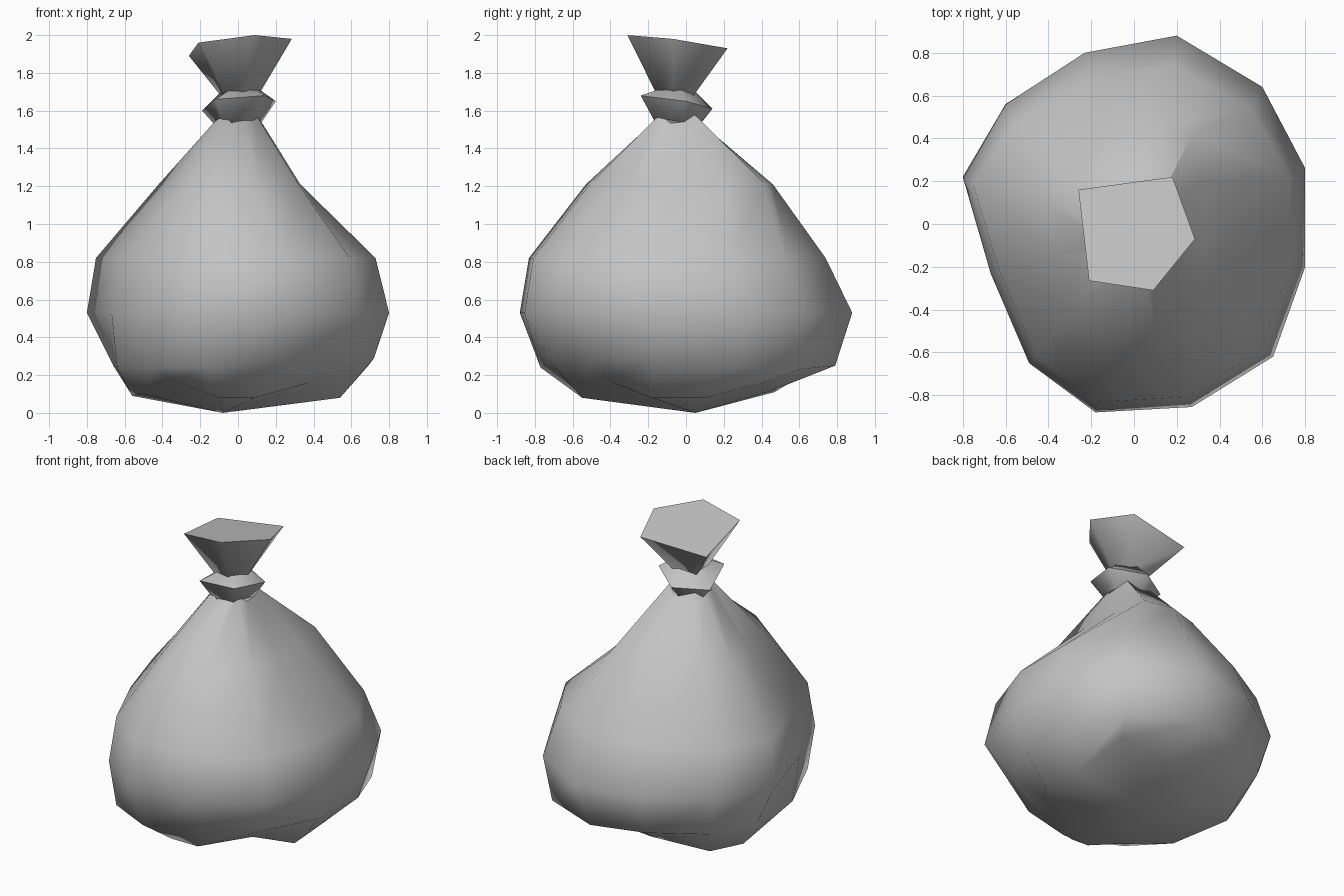
import bpy, bmesh, math

cube = bpy.data.objects.get("Cube")
if cube:
    bpy.data.objects.remove(cube, do_unlink=True)

grey = bpy.data.materials.new("bag grey")
grey.use_nodes = True
colour = (0.55, 0.55, 0.55, 1)
grey.diffuse_color = colour
grey.node_tree.nodes["Principled BSDF"].inputs["Base Color"].default_value = colour


def loft(name, rings, smooth_angle, bottom_tip=None):
    """Skin a stack of equal-length rings and close both ends."""
    bm = bmesh.new()
    loops = [[bm.verts.new(p) for p in ring] for ring in rings]
    n = len(loops[0])
    for low, high in zip(loops, loops[1:]):
        for i in range(n):
            j = (i + 1) % n
            bm.faces.new((low[i], low[j], high[j], high[i]))
    bm.faces.new(loops[-1])
    if bottom_tip:
        tip = bm.verts.new(bottom_tip)
        for i in range(n):
            bm.faces.new((tip, loops[0][(i + 1) % n], loops[0][i]))
    else:
        bm.faces.new(loops[0][::-1])
    bmesh.ops.recalc_face_normals(bm, faces=bm.faces)
    mesh = bpy.data.meshes.new(name)
    bm.to_mesh(mesh)
    bm.free()
    mesh.materials.append(grey)
    obj = bpy.data.objects.new(name, mesh)
    bpy.context.collection.objects.link(obj)
    bpy.ops.object.select_all(action='DESELECT')
    obj.select_set(True)
    bpy.context.view_layer.objects.active = obj
    bpy.ops.object.shade_smooth_by_angle(angle=math.radians(smooth_angle))


def shrink(ring, factor, centre, z):
    """Flat, smaller copy of a ring about a centre."""
    cx, cy = centre
    mx = sum(p[0] for p in ring) / len(ring)
    my = sum(p[1] for p in ring) / len(ring)
    return [(cx + (p[0] - mx) * factor, cy + (p[1] - my) * factor, z) for p in ring]


def fit(ring, z, low_x, high_x, low_y, high_y):
    """Ring refitted at another height to its reach on each side."""
    return [(x * (high_x if x > 0 else low_x), y * (high_y if y > 0 else low_y), z)
            for x, y in ring]


# Sack: crumpled underside, sagging lower edge, widest outline and shoulder
underside = [(.54, -.18, .08), (.52, .1, .08), (.48, .45, .17), (.15, .46, .12),
             (-.08, .47, .11), (-.47, .42, .1), (-.56, .2, .09), (-.5, -.23, .1),
             (-.34, -.53, .17), (-.1, -.55, .08), (.09, -.55, .08), (.38, -.39, .16)]
lower_edge = [(.72, -.17, .29), (.69, .27, .25), (.56, .6, .23), (.15, .79, .25),
              (-.2, .71, .26), (-.54, .5, .26), (-.66, .2, .25), (-.64, -.2, .24),
              (-.45, -.63, .24), (-.16, -.77, .24), (.22, -.72, .27), (.55, -.5, .29)]
outline = [(.8, -.2), (.8, .26), (.6, .64), (.2, .88), (-.23, .8), (-.6, .56),
           (-.8, .22), (-.67, -.23), (-.49, -.65), (-.18, -.88), (.27, -.855), (.65, -.62)]
shoulder = [(.33, -.06), (.31, .2), (.27, .42), (.08, .46), (-.12, .4), (-.29, .26),
            (-.42, .11), (-.36, -.14), (-.27, -.4), (-.14, -.53), (.1, -.51), (.32, -.31)]

# Gathered top edge of the sack, rising in four soft peaks
gather = []
for x, y in outline:
    a = math.atan2(y, x)
    gather.append((.13 * math.cos(a), -.05 + .13 * math.sin(a), 1.55 - .03 * math.cos(4 * a)))

loft("sack", [underside, lower_edge, fit(outline, .53, 1, 1, 1, 1),
              fit(outline, .82, .94, .91, .945, .84),
              fit(shoulder, 1.21, 1, 1, 1, 1), gather], 50, (-.08, .05, 0))

# Tied knot: a tilted five-sided band pinched above and below
knot_mid = [(.14, -.24, 1.68), (.2, .0, 1.65), (.01, .14, 1.61),
            (-.19, .02, 1.6), (-.12, -.23, 1.66)]
loft("knot", [shrink(knot_mid, .55, (0, -.05), 1.51), knot_mid,
              shrink(knot_mid, .5, (.02, -.06), 1.71)], 70)

# Flared open end above the knot
flare_top = [(.09, -.31, 2), (.285, -.07, 1.98), (.18, .22, 1.93),
             (-.26, .16, 1.89), (-.21, -.265, 1.96)]
loft("flared_end", [shrink(flare_top, .34, (.01, -.06), 1.67), flare_top], 75)
